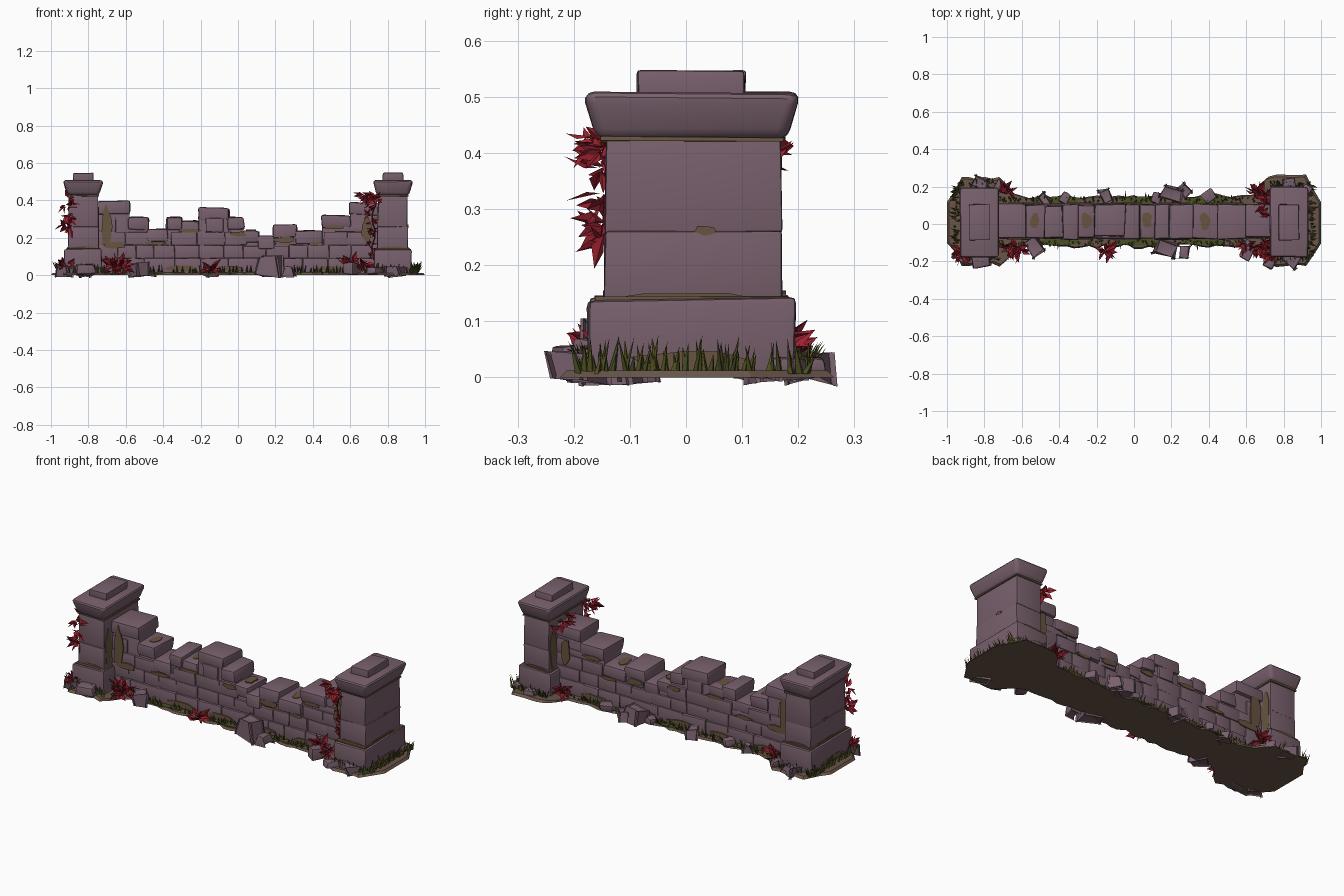
import bpy, bmesh, math, random
from mathutils import Vector, Matrix

random.seed(7)
R = random.uniform
if "Cube" in bpy.data.objects:
    bpy.data.objects.remove(bpy.data.objects["Cube"], do_unlink=True)


def material(name, r, g, b):
    m = bpy.data.materials.new(name)
    m.use_nodes = True
    m.diffuse_color = (r, g, b, 1)
    bsdf = m.node_tree.nodes["Principled BSDF"]
    bsdf.inputs["Base Color"].default_value = (r, g, b, 1)
    bsdf.inputs["Roughness"].default_value = 0.9
    return m


STONE = material("mauve stone", 0.19, 0.118, 0.152)
MOSS = material("brown moss", 0.135, 0.088, 0.05)
DIRT = material("brown dirt", 0.14, 0.09, 0.065)
GRASS = material("dark grass", 0.07, 0.08, 0.018)
OLIVE = material("olive grass", 0.12, 0.115, 0.02)
RED = material("red leaf", 0.36, 0.016, 0.03)
WINE = material("dark red leaf", 0.19, 0.01, 0.02)


def finish(name, bm, mats, smooth=False):
    bmesh.ops.recalc_face_normals(bm, faces=bm.faces)
    me = bpy.data.meshes.new(name)
    bm.to_mesh(me)
    bm.free()
    for m in mats:
        me.materials.append(m)
    ob = bpy.data.objects.new(name, me)
    bpy.context.collection.objects.link(ob)
    if smooth:
        bpy.ops.object.select_all(action="DESELECT")
        ob.select_set(True)
        bpy.context.view_layer.objects.active = ob
        bpy.ops.object.shade_smooth_by_angle(angle=math.radians(32))
    return ob


def stone(bm, centre, half, bevel=0.012, jitter=0.004, turn=0.0):
    """A chipped block with rounded edges."""
    part = bmesh.new()
    bmesh.ops.create_cube(part, size=2)
    rot = Matrix.Rotation(turn, 3, "Z")
    for v in part.verts:
        p = Vector(a * h + R(-jitter, jitter) for a, h in zip(v.co, half))
        v.co = rot @ p + Vector(centre)
    bmesh.ops.bevel(part, geom=part.edges[:], offset=bevel, segments=2,
                    profile=0.6, affect="EDGES", clamp_overlap=True)
    tmp = bpy.data.meshes.new("tmp")
    part.to_mesh(tmp)
    part.free()
    bm.from_mesh(tmp)
    bpy.data.meshes.remove(tmp)


def block(bm, x0, x1, y, hy, z0, z1, **kw):
    stone(bm, ((x0 + x1) / 2, y, (z0 + z1) / 2), ((x1 - x0) / 2, hy, (z1 - z0) / 2), **kw)


def patch(bm, c, u, v, ru, rv):
    """A thin ragged plate lying in the plane of u and v."""
    c, u, v = Vector(c), Vector(u), Vector(v)
    n = u.cross(v).normalized() * 0.003
    rings = [[], []]
    for i in range(11):
        a, k = i * math.tau / 11, R(0.7, 1.1)
        p = c + u * (math.cos(a) * ru * k) + v * (math.sin(a) * rv * k)
        rings[0].append(bm.verts.new(p - n))
        rings[1].append(bm.verts.new(p + n))
    for r in rings:
        bm.faces.new(r)
    for i in range(11):
        j = (i + 1) % 11
        bm.faces.new((rings[0][i], rings[0][j], rings[1][j], rings[1][i]))


X, Y, Z = Vector((1, 0, 0)), Vector((0, 1, 0)), Vector((0, 0, 1))
MID = 0.015   # depth centre of the wall
PX = 0.827    # pillar distance from centre

# Pillars: plinth, coursed shaft, moulded cap and top stone
for side, s in (("right", -1), ("left", 1)):
    bm = bmesh.new()
    stone(bm, (s * PX, MID - 0.005, 0.073), (0.1, 0.184, 0.067), 0.012)
    stone(bm, (s * PX, MID - 0.002, 0.198), (0.081, 0.158, 0.062), 0.006, 0.002)
    stone(bm, (s * PX, MID - 0.002, 0.345), (0.079, 0.157, 0.087), 0.006, 0.002)
    finish(side + "_pillar", bm, [STONE], True)
    bm = bmesh.new()
    bmesh.ops.create_cube(bm, size=2)
    for v in bm.verts:
        k = 0.024 if v.co.z < 0 else 0.0
        v.co = Vector((s * PX + v.co.x * (0.108 - k), MID - 0.005 + v.co.y * (0.193 - k),
                       0.508 if v.co.z > 0 else 0.425)) + Vector((R(-1, 1), R(-1, 1), R(-1, 1))) * 0.003
    bmesh.ops.bevel(bm, geom=bm.edges[:], offset=0.02, segments=3, profile=0.5, affect="EDGES")
    stone(bm, (s * PX, MID - 0.005, 0.52), (0.054, 0.096, 0.026), 0.007, 0.003)
    finish(side + "_pillar_cap", bm, [STONE], True)

# Wall columns: start x and top height, running to the next start
COLUMNS = [(-0.75, .395), (-0.58, .31), (-0.48, .25), (-0.38, .312), (-0.30, .29), (-0.21, .36),
           (-0.05, .312), (0.03, .24), (0.11, .21), (0.19, .268), (0.31, .238), (0.45, .322),
           (0.60, .39), (0.75, 0)]
spans = [(a[0], b[0], a[1]) for a, b in zip(COLUMNS, COLUMNS[1:])]
core, caps = bmesh.new(), bmesh.new()
for x0, x1, top in spans:
    block(core, x0, x1, MID, 0.076, 0.008, top - 0.02, bevel=0.004, jitter=0)
    block(caps, x0 - 0.004, x1 + 0.004, MID + R(-0.006, 0.006), R(0.086, 0.094),
          top - 0.068, top, bevel=0.014, jitter=0.005)
finish("wall_core", core, [STONE], True)
finish("wall_top_stones", caps, [STONE], True)

# Face courses, following the stepped top
bm = bmesh.new()
LEVELS = (0.008, 0.09, 0.16, 0.23, 0.31)
for row, (z0, z1) in enumerate(zip(LEVELS, LEVELS[1:])):
    x = -0.75
    while x < 0.74:
        end = min(x + R(0.09, 0.17), 0.75)
        if 0.75 - end < 0.05:
            end = 0.75
        low = min(t - 0.055 for a, b, t in spans if a < end - 0.02 and b > x + 0.02)
        if low > z0 + 0.025:
            block(bm, x, end, MID, (0.094 if row == 0 else 0.087) + R(-0.003, 0.003),
                  z0, min(z1, low), bevel=0.006, jitter=0.002)
        x = end
finish("wall_courses", bm, [STONE], True)

# Moss plates on the wall faces, pillar sides and ledges
bm = bmesh.new()
for face in (-1, 1):
    y = MID + face * 0.091
    for x, z, ru, rv in ((-0.70, .26, .035, .12), (-0.66, .16, .07, .022), (-0.44, .17, .06, .012),
                         (-0.26, .238, .06, .012), (0.0, .22, .05, .015), (0.25, .19, .06, .02),
                         (0.42, .165, .05, .012), (0.52, .255, .06, .012), (0.69, .24, .03, .09)):
        patch(bm, (x, y, z), X, Z, ru, rv)
    for x in (-0.6, -0.3, -0.05, 0.2, 0.5):
        patch(bm, (x, MID + face * 0.097, 0.035), X, Z, 0.09, 0.016)
    patch(bm, (face * (PX + 0.081), MID + 0.02, 0.262), Y, Z, 0.022, 0.01)
    patch(bm, (face * (PX + 0.1), MID, 0.03), Y, Z, 0.12, 0.022)
    for dy in (-1, 1):
        patch(bm, (face * PX, MID + dy * 0.16, 0.145), X, Z, 0.075, 0.012)
        patch(bm, (face * (PX - 0.08), MID + dy * 0.12, 0.25), Y, Z, 0.03, 0.13)
    for dx in (-1, 1):
        patch(bm, (face * PX + dx * 0.082, MID, 0.143), Y, Z, 0.13, 0.008)
    stone(bm, (face * PX, MID - 0.005, 0.141), (0.09, 0.172, 0.004), 0.002, 0.002)
    stone(bm, (face * PX, MID - 0.003, 0.425), (0.084, 0.164, 0.004), 0.002, 0.002)
for x0, x1, top in spans[1::3]:
    patch(bm, ((x0 + x1) / 2, MID, top), X, Y, 0.03, 0.05)
finish("moss_patches", bm, [MOSS])


# Ragged ground slab, wider under the pillars
def ground_half(x):
    a = abs(x)
    if a < 0.62:
        return 0.135
    if a < 0.72:
        return 0.135 + (a - 0.62)
    return 0.235 if a < 0.92 else 0.235 - (a - 0.92) * 1.6


bm = bmesh.new()
xs = [-1 + i * 0.04 for i in range(51)]
outline = [(x, MID - ground_half(x) + R(-0.015, 0.015)) for x in xs]
outline += [(x, MID + ground_half(x) + R(-0.015, 0.015)) for x in reversed(xs)]
base = bm.faces.new([bm.verts.new((x, y, 0)) for x, y in outline])
up = bmesh.ops.extrude_face_region(bm, geom=[base])["geom"]
for v in up:
    if isinstance(v, bmesh.types.BMVert):
        v.co.z = 0.012
        v.co.y = MID + (v.co.y - MID) * 0.95
        v.co.x *= 0.99
finish("ground", bm, [DIRT])

# Fallen stones: x, y, size, height
bm = bmesh.new()
for x, y, r, h in ((-.82, -.2, .05, .06), (-.53, -.12, .045, .05), (.17, -.13, .055, .09),
                   (.27, -.15, .035, .04), (.61, -.14, .045, .06), (.73, -.2, .04, .04),
                   (.84, -.19, .04, .035), (-.93, -.17, .03, .03), (-.15, .15, .035, .04),
                   (-.37, .14, .03, .04), (.2, .16, .05, .07), (.27, .18, .03, .04),
                   (.12, .14, .03, .03), (.4, .15, .035, .04), (.83, .22, .035, .03),
                   (-.82, .22, .035, .03), (-.72, .2, .035, .04), (.92, .18, .03, .03),
                   (-.48, .13, .03, .03)):
    stone(bm, (x, y, h / 2 + 0.004), (r, r * 0.75, h / 2), 0.01, r * 0.2, R(0, 3))
finish("fallen_stones", bm, [STONE], True)


# Grass: leaning three-sided blades
def blade(bm, x, y, out, height):
    lean = Vector((out[0], out[1], 0)) * R(0.1, 0.6) * height
    side = Vector((R(-1, 1), R(-1, 1), 0)) * height * 0.25
    mat = random.randrange(2)
    root = Vector((x, y, 0.006))
    w = R(0.005, 0.009)
    foot = [bm.verts.new(root + Vector((math.cos(a), math.sin(a), 0)) * w) for a in (0.3, 2.4, 4.5)]
    tip = bm.verts.new(root + lean + side + Z * height)
    for i in range(3):
        bm.faces.new((foot[i], foot[(i + 1) % 3], tip)).material_index = mat


bm = bmesh.new()
for face in (-1, 1):
    for i in range(130):
        blade(bm, R(-0.72, 0.72), MID + face * R(0.1, 0.125), (0, face), R(0.02, 0.055))
    for i in range(70):
        blade(bm, face * (PX + R(0.103, 0.13)), MID + R(-0.19, 0.19), (face, 0), R(0.03, 0.07))
    for dy in (-1, 1):
        for i in range(36):
            blade(bm, face * (PX + R(-0.11, 0.11)), MID + dy * R(0.18, 0.205), (0, dy), R(0.025, 0.06))
    for x in (-0.4, 0.03, 0.38):
        patch(bm, (x, MID + face * 0.11, 0.013), X, Y, 0.13, 0.025)
finish("grass", bm, [GRASS, OLIVE])


# Red foliage: folded pointed leaves fanning from a centre
def cluster(bm, centre, out, count, size):
    for i in range(count):
        d = Vector((R(-1, 1), R(-1, 1), R(-0.8, 0.9))) + Vector(out)
        d.normalize()
        side = d.cross(Vector((R(-1, 1), R(-1, 1), R(-1, 1)))).normalized()
        fold = d.cross(side) * size * 0.1
        length = size * R(0.7, 1.15)
        root = Vector(centre) + Vector((R(-1, 1), R(-1, 1), R(-1, 1))) * size * 0.2
        mid = root + d * length * 0.45
        pts = [root, mid + side * length * 0.24 + fold, root + d * length,
               mid - side * length * 0.24 + fold]
        a, b, c, e = (bm.verts.new((p.x, p.y, max(p.z, 0.004))) for p in pts)
        mat = int(R(0, 1) < 0.3)
        for f in ((a, b, c), (a, c, e)):
            bm.faces.new(f).material_index = mat


bm = bmesh.new()
for x, y, z in ((-.62, -.13, .05), (-.67, -.13, .035), (-.15, -.145, .025), (.6, -.11, .05),
                (.66, -.13, .04), (.66, .16, .05), (-.68, .17, .05), (-.92, -.15, .035)):
    cluster(bm, (x, y, z), (0, math.copysign(0.4, y), 0.3), 18, 0.07)
for z in (0.4, 0.37, 0.32, 0.27, 0.25):
    cluster(bm, (-0.91 + R(-0.01, 0.02), -0.145, z), (-0.3, -0.6, -0.3), 7, 0.06)
for i in range(9):
    cluster(bm, (0.72 + R(-0.012, 0.012), -0.1, 0.1 + i * 0.036), (0, -0.5, 0.1), 5, 0.042)
for x, y, z in ((.68, -.13, .42), (.72, -.155, .42), (.76, -.155, .41), (.72, .04, .42),
                (.71, .1, .41), (.71, .14, .4)):
    cluster(bm, (x, y, z), (-0.5, math.copysign(0.4, y), 0), 9, 0.06)
finish("red_leaves", bm, [RED, WINE])

# Climbing stem between wall and pillar
curve = bpy.data.curves.new("vine_stem", "CURVE")
curve.dimensions = "3D"
curve.bevel_depth = 0.004
curve.bevel_resolution = 1
line = curve.splines.new("POLY")
line.points.add(9)
for i, p in enumerate(line.points):
    p.co = (0.725 + 0.01 * math.sin(i * 1.7), -0.095 - 0.005 * i, 0.02 + i * 0.044, 1)
curve.materials.append(WINE)
bpy.context.collection.objects.link(bpy.data.objects.new("vine_stem", curve))
